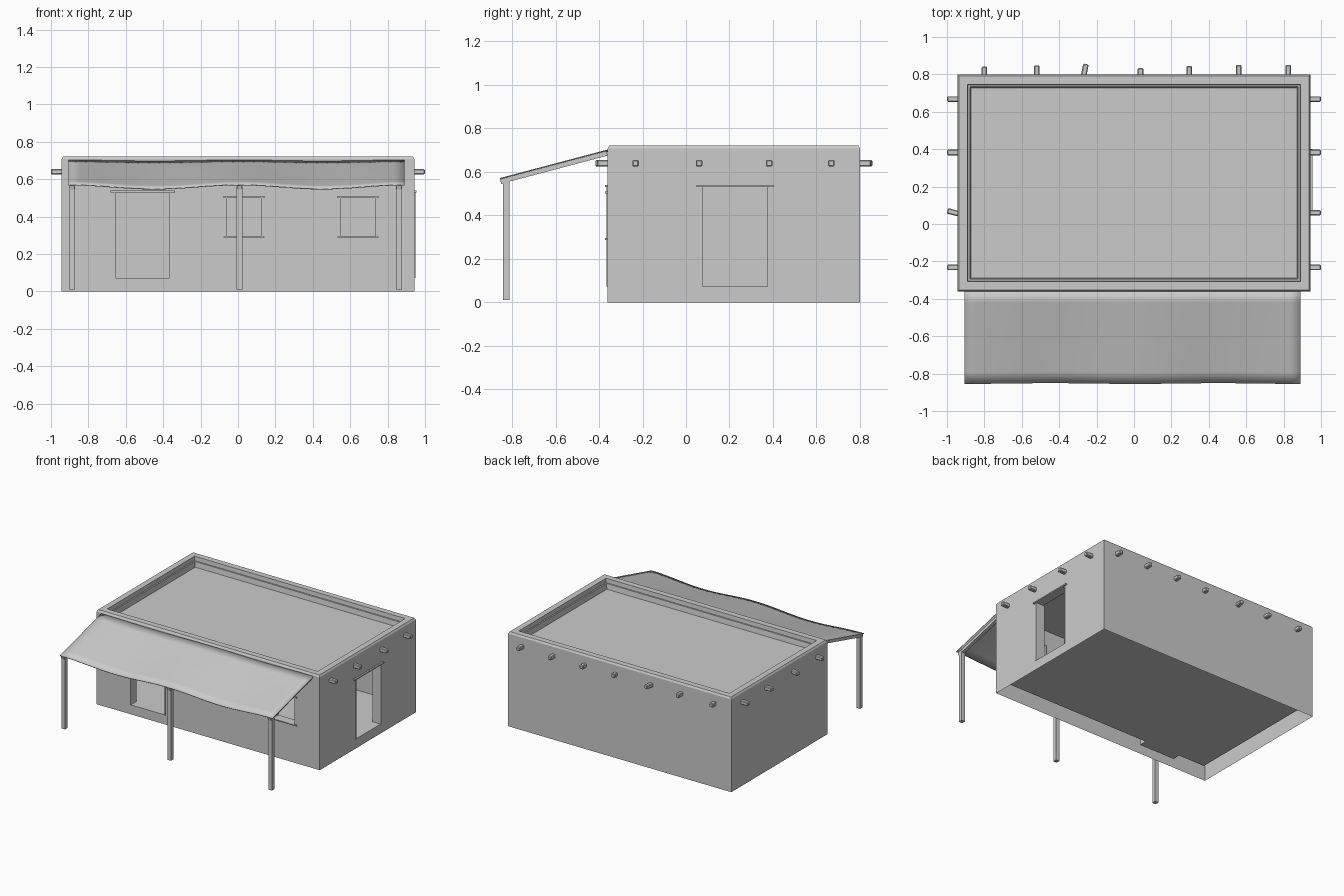
import bpy, bmesh, math
from mathutils import Matrix, Vector

if "Cube" in bpy.data.objects:
    bpy.data.objects.remove(bpy.data.objects["Cube"])

clay = bpy.data.materials.new("plain_grey")
clay.use_nodes = True
GREY = (0.6, 0.6, 0.6, 1)
clay.diffuse_color = GREY
clay.node_tree.nodes["Principled BSDF"].inputs["Base Color"].default_value = GREY

XS, FRONT, BACK = 0.943, -0.36, 0.80     # house half width, front and back wall
WALL = 0.06


def finish(name, bm):
    bmesh.ops.recalc_face_normals(bm, faces=bm.faces)
    mesh = bpy.data.meshes.new(name)
    bm.to_mesh(mesh)
    bm.free()
    mesh.materials.append(clay)
    ob = bpy.data.objects.new(name, mesh)
    bpy.context.collection.objects.link(ob)
    return ob


def box(name, lo, hi, bevel=0.0, turn=None):
    lo, hi = Vector(lo), Vector(hi)
    bm = bmesh.new()
    bmesh.ops.create_cube(bm, size=1)
    bmesh.ops.scale(bm, vec=hi - lo, verts=bm.verts)
    if bevel:
        bmesh.ops.bevel(bm, geom=bm.edges[:], offset=bevel, segments=1, affect='EDGES')
    if turn:
        bmesh.ops.transform(bm, matrix=turn, verts=bm.verts)
    bmesh.ops.translate(bm, vec=(lo + hi) / 2, verts=bm.verts)
    return finish(name, bm)


# House shell: stacked rectangles, up the wall, over the parapet, down to the roof
bm = bmesh.new()
rings = []
for inset, z in [(0, 0), (0, 0.708), (0.008, 0.722), (0.053, 0.722), (0.056, 0.69),
                 (0.066, 0.69), (0.072, 0.65)]:
    x, y0, y1 = XS - inset, FRONT + inset, BACK - inset
    rings.append([bm.verts.new((px, py, z)) for px, py in
                  [(-x, y0), (x, y0), (x, y1), (-x, y1)]])
for a, b in zip(rings, rings[1:]):
    for i in range(4):
        j = (i + 1) % 4
        bm.faces.new((a[i], a[j], b[j], b[i]))
bm.faces.new(rings[0])
bm.faces.new(rings[-1])
house = finish("house_walls", bm)

# Room and openings: (name, side, start, end, bottom, top)
openings = [("front_door", "front", -0.66, -0.36, 0.072, 0.53),
            ("middle_window", "front", -0.065, 0.13, 0.295, 0.50),
            ("end_window", "front", 0.545, 0.74, 0.295, 0.50),
            ("side_door", "side", 0.07, 0.38, 0.072, 0.53)]


def wall_box(name, side, a, b, z0, z1, depth, out):
    """Box running along a wall, from `depth` inside to `out` outside it."""
    if side == "front":
        return box(name, (a, FRONT - out, z0), (b, FRONT + depth, z1))
    return box(name, (XS - depth, a, z0), (XS + out, b, z1))


cutters = [box("room_cutter", (-XS + WALL, FRONT + WALL, 0.07),
               (XS - WALL, BACK - WALL, 0.62))]
for name, side, a, b, z0, z1 in openings:
    cutters.append(wall_box(name + "_cutter", side, a, b, z0, z1, 0.1, 0.05))
for cutter in cutters:
    cutter.hide_render = True
    mod = house.modifiers.new("cut", 'BOOLEAN')
    mod.operation, mod.solver, mod.object = 'DIFFERENCE', 'EXACT', cutter
bpy.context.view_layer.update()
cut = bpy.data.meshes.new_from_object(
    house.evaluated_get(bpy.context.evaluated_depsgraph_get()))
house.modifiers.clear()
house.data = cut
for cutter in cutters:
    bpy.data.objects.remove(cutter)

# Open the underside
bm = bmesh.new()
bm.from_mesh(cut)
bmesh.ops.delete(bm, geom=[f for f in bm.faces if f.calc_center_median().z < 0.001],
                 context='FACES')
bm.to_mesh(cut)
bm.free()

# Frames, lintels and sills
for name, side, a, b, z0, z1 in openings:
    door = "door" in name
    over = 0.022 if door else 0.012
    wall_box(name + "_lintel", side, a - over, b + over, z1, z1 + 0.009, 0.02, 0.012)
    if not door:
        wall_box(name + "_sill", side, a - over, b + over, z0 - 0.007, z0, 0.02, 0.012)
    for label, p, q in [("_jamb_a", a, a + 0.006), ("_jamb_b", b - 0.006, b)]:
        wall_box(name + label, side, p, q, z0, z1, WALL + 0.01, 0.005)


# Roof beam ends poking through the walls
def beam_end(name, x, y, dx, dy, reach, tilt=0.0):
    r, z, back = 0.015, 0.64, 0.03
    ends = [(x - dx * back, y - dy * back), (x + dx * reach, y + dy * reach)]
    (x0, x1), (y0, y1) = [sorted(c) for c in zip(*ends)]
    w, h = (r if dy else 0), (r if dx else 0)
    box(name, (x0 - w, y0 - h, z - r), (x1 + w, y1 + h, z + r), 0.005,
        Matrix.Rotation(tilt, 4, 'Z'))


for i, y in enumerate([-0.232, 0.06, 0.382, 0.668]):
    beam_end(f"right_beam_{i}", XS, y, 1, 0, 0.056)
    beam_end(f"left_beam_{i}", -XS, y, -1, 0, 0.056, -0.25 if i == 1 else 0)
reaches = [0.042, 0.048, 0.056, 0.034, 0.045, 0.05, 0.05]
for i, (x, reach) in enumerate(zip([-0.80, -0.52, -0.265, 0.035, 0.295, 0.56, 0.825], reaches)):
    tilt = -0.2 if i == 2 else 0
    beam_end(f"back_beam_{i}", x, BACK, 0, 1, reach, tilt)
    beam_end(f"front_beam_{i}", x, FRONT, 0, -1, reach, tilt)

# Porch canopy: sheet sagging between the posts
X0, XM, X1 = -0.905, 0.01, 0.89
Y_OUT, Z_OUT, Z_WALL = -0.855, 0.572, 0.703
bm = bmesh.new()
grid = []
cols, rows = 32, 8
for j in range(rows + 1):
    t = j / rows
    row = []
    for i in range(cols + 1):
        x = X0 + (X1 - X0) * i / cols
        u = (x - X0) / (XM - X0) if x < XM else (x - XM) / (X1 - XM)
        bulge = math.sin(math.pi * u) ** 2
        sag = bulge * (0.005 + 0.017 * t)
        row.append(bm.verts.new((x, FRONT + (Y_OUT - FRONT) * t + 0.004 * bulge * t,
                                 Z_WALL + (Z_OUT - Z_WALL) * t - sag)))
    grid.append(row)
for a, b in zip(grid, grid[1:]):
    for i in range(cols):
        bm.faces.new((a[i], b[i], b[i + 1], a[i + 1]))
canopy = finish("porch_canopy", bm)
if canopy.data.polygons[0].normal.z < 0:
    canopy.data.flip_normals()
solid = canopy.modifiers.new("thickness", 'SOLIDIFY')
solid.thickness, solid.offset = 0.005, -1
for poly in canopy.data.polygons:
    poly.use_smooth = True
bpy.context.view_layer.objects.active = canopy
canopy.select_set(True)
bpy.ops.object.shade_smooth_by_angle()

# Porch posts and the rafters they carry
slope = math.atan2(Z_WALL - Z_OUT, FRONT - Y_OUT)
length = math.hypot(Z_WALL - Z_OUT, FRONT - Y_OUT) - 0.006
mid = Vector((0, (FRONT + Y_OUT) / 2, (Z_WALL + Z_OUT) / 2 - 0.0165))
for side, x in [("left_end", -0.887), ("middle", 0.008), ("right_end", 0.861)]:
    box(side + "_post", (x - 0.015, -0.842, 0.01), (x + 0.015, -0.812, 0.56))
    half = Vector((0.013, length / 2, 0.011))
    centre = mid + Vector((x, 0, 0))
    box(side + "_rafter", centre - half, centre + half, 0,
        Matrix.Rotation(slope, 4, 'X'))
